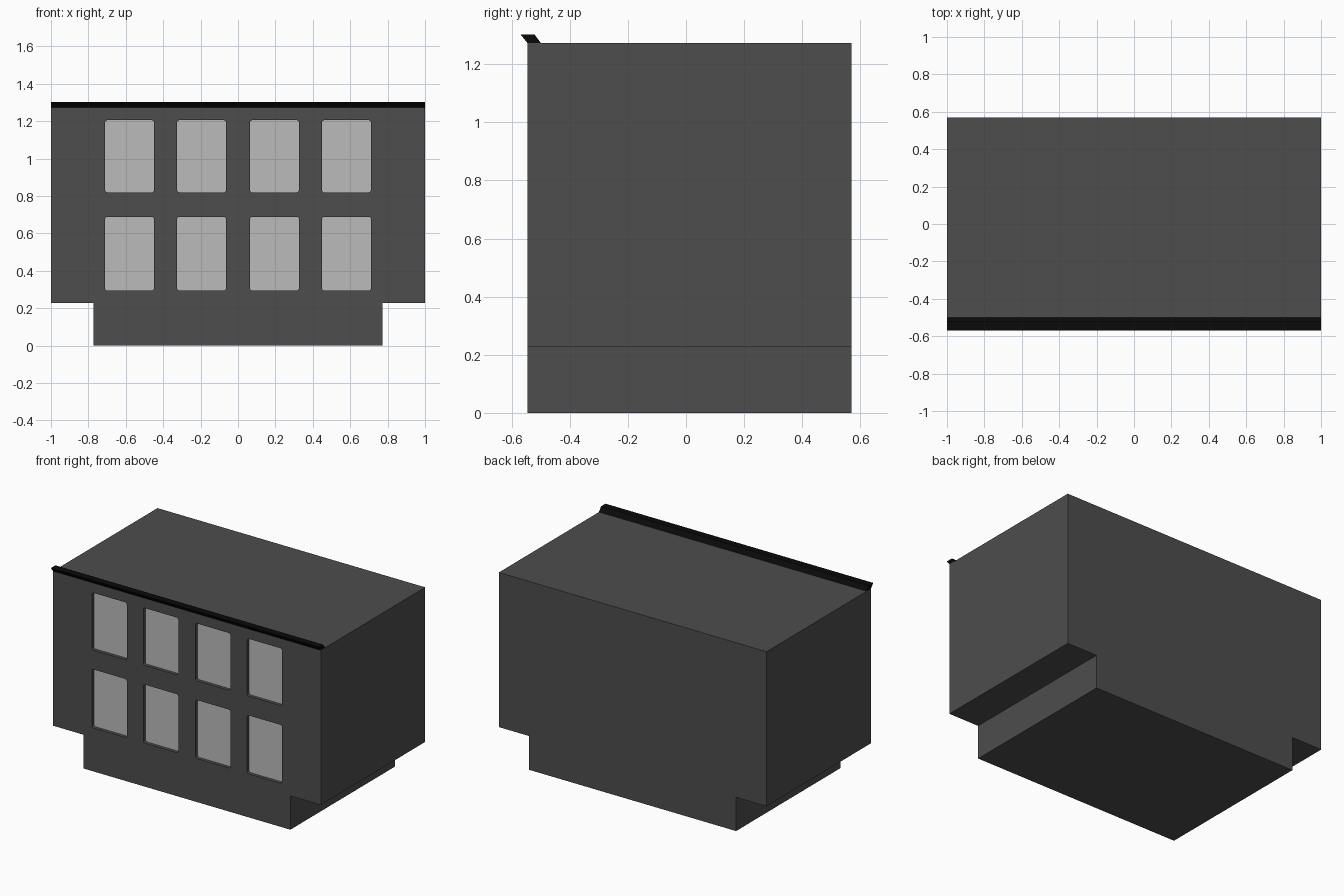
import bpy, bmesh, math

if "Cube" in bpy.data.objects:
    bpy.data.objects.remove(bpy.data.objects["Cube"])

FRONT, BACK, TOP = -0.545, 0.569, 1.272
RECESS = 0.025


def material(name, v):
    m = bpy.data.materials.new(name)
    m.diffuse_color = (v, v, v, 1)
    m.use_nodes = True
    m.node_tree.nodes["Principled BSDF"].inputs["Base Color"].default_value = m.diffuse_color
    return m


wall = material("dark grey wall", 0.075)
glass = material("light grey glass", 0.50)
black = material("black trim", 0.003)


def finish(name, bm, mat):
    bmesh.ops.recalc_face_normals(bm, faces=bm.faces)
    me = bpy.data.meshes.new(name)
    bm.to_mesh(me)
    bm.free()
    me.materials.append(mat)
    ob = bpy.data.objects.new(name, me)
    bpy.context.collection.objects.link(ob)
    return ob


def extrude_profile(bm, points, offset):
    face = bm.faces.new([bm.verts.new(p) for p in points])
    new = bmesh.ops.extrude_face_region(bm, geom=[face])["geom"]
    verts = [g for g in new if isinstance(g, bmesh.types.BMVert)]
    bmesh.ops.translate(bm, verts=verts, vec=offset)


def rounded_rect(x, z, w, h, y, r=0.014, steps=3):
    pts = []
    for k, (sx, sz) in enumerate([(1, 1), (-1, 1), (-1, -1), (1, -1)]):
        for i in range(steps + 1):
            a = math.pi / 2 * (k + i / steps)
            pts.append((x + sx * (w / 2 - r) + r * math.cos(a), y,
                        z + sz * (h / 2 - r) + r * math.sin(a)))
    return pts


# Main block: wide upper floors over a narrower base
half = [(0.773, 0), (0.773, 0.228), (1, 0.228), (1, TOP)]
outline = half + [(-x, z) for x, z in reversed(half)]
bm = bmesh.new()
extrude_profile(bm, [(x, FRONT, z) for x, z in outline], (0, BACK - FRONT, 0))
body = finish("building_body", bm, wall)

# Window layout: two rows of four
windows = [(x, z, 0.262, h) for z, h in ((1.012, 0.387), (0.491, 0.395))
           for x in (-0.58, -0.195, 0.195, 0.58)]

# Cut the window recesses
bm = bmesh.new()
for x, z, w, h in windows:
    extrude_profile(bm, rounded_rect(x, z, w, h, FRONT - 0.1), (0, 0.1 + RECESS, 0))
cutter = finish("window_cutter", bm, wall)
cutter.hide_render = True
mod = body.modifiers.new("window_recesses", 'BOOLEAN')
mod.operation, mod.solver, mod.object = 'DIFFERENCE', 'EXACT', cutter
bpy.context.view_layer.objects.active = body
bpy.ops.object.modifier_apply(modifier=mod.name)
bpy.data.objects.remove(cutter)

# Glass panes at the back of each recess
bm = bmesh.new()
for x, z, w, h in windows:
    extrude_profile(bm, rounded_rect(x, z, w, h, FRONT + RECESS - 0.003), (0, 0.006, 0))
finish("window_panes", bm, glass)

# Slanted cornice strip along the top front edge
bm = bmesh.new()
section = [(FRONT, TOP), (-0.499, TOP), (-0.521, 1.302), (-0.569, 1.302)]
extrude_profile(bm, [(-1, y, z) for y, z in section], (2, 0, 0))
finish("cornice", bm, black)
